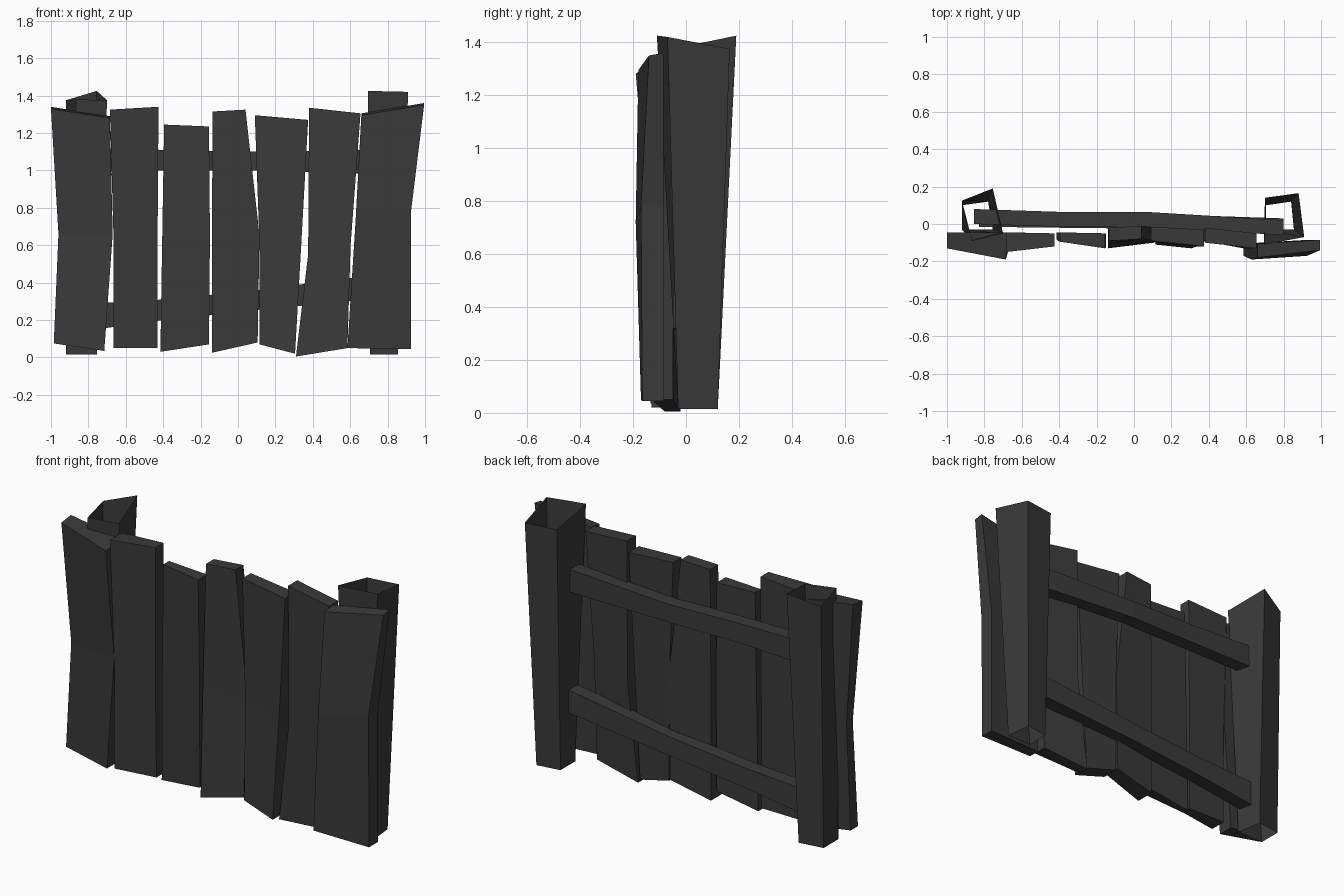
import bpy
from mathutils import Vector

default_cube = bpy.data.objects.get("Cube")
if default_cube:
    bpy.data.objects.remove(default_cube, do_unlink=True)

# One dark charcoal wood colour
wood = bpy.data.materials.new("charcoal_wood")
wood.use_nodes = True
wood_colour = (0.042, 0.042, 0.042, 1)
wood.diffuse_color = wood_colour
wood.node_tree.nodes["Principled BSDF"].inputs["Base Color"].default_value = wood_colour


def loft(name, rings, capped=True):
    """Skin a row of four-cornered rings, with optional end caps."""
    verts = [corner for ring in rings for corner in ring]
    faces = []
    for level in range(len(rings) - 1):
        base = level * 4
        for side in range(4):
            following = (side + 1) % 4
            faces.append((base + side, base + following,
                          base + following + 4, base + side + 4))
    if capped:
        last = len(verts) - 4
        faces.append((3, 2, 1, 0))
        faces.append(tuple(last + side for side in range(4)))
    mesh = bpy.data.meshes.new(name)
    mesh.from_pydata(verts, [], faces)
    mesh.materials.append(wood)
    mesh.update()
    part = bpy.data.objects.new(name, mesh)
    bpy.context.collection.objects.link(part)
    return part


def plank(name, bottom, middle, top, back, crown=0.0):
    """Levels hold the front edge's left and right points; back holds their rear y."""
    rings = []
    for level in (bottom, middle, top):
        left, right = (Vector(point) for point in level)
        lift = crown if level is top else 0
        rings.append([left, right,
                      Vector((right.x, back[1], right.z + lift)),
                      Vector((left.x, back[0], left.z + lift))])
    return loft(name, rings)


def rail(name, stations, depth=0.08):
    """Each station is x, back y, low z, high z."""
    rings = []
    for x, back, low, high in stations:
        front = back - depth
        rings.append([(x, front, low), (x, back, low),
                      (x, back, high), (x, front, high)])
    return loft(name, rings)


# Front boards, from the model's right to its left
plank("board_far_right",
      bottom=((-0.985, -0.11, 0.075), (-0.715, -0.135, 0.035)),
      middle=((-0.96, -0.1, 0.66), (-0.67, -0.135, 0.66)),
      top=((-1, -0.13, 1.33), (-0.685, -0.19, 1.28)),
      back=(-0.045, -0.045), crown=0.01)
plank("board_right",
      bottom=((-0.665, -0.14, 0.05), (-0.43, -0.105, 0.05)),
      middle=((-0.665, -0.14, 0.62), (-0.43, -0.115, 0.62)),
      top=((-0.685, -0.15, 1.325), (-0.425, -0.12, 1.34)),
      back=(-0.045, -0.05))
plank("board_inner_right",
      bottom=((-0.415, -0.08, 0.03), (-0.155, -0.115, 0.07)),
      middle=((-0.405, -0.09, 0.65), (-0.15, -0.125, 0.65)),
      top=((-0.395, -0.095, 1.245), (-0.155, -0.13, 1.235)),
      back=(-0.045, -0.05))
plank("board_centre",
      bottom=((-0.14, -0.13, 0.025), (0.105, -0.1, 0.08)),
      middle=((-0.14, -0.11, 0.65), (0.115, -0.085, 0.65)),
      top=((-0.135, -0.09, 1.315), (0.04, -0.08, 1.325)),
      back=(-0.02, -0.01))
plank("board_inner_left",
      bottom=((0.115, -0.11, 0.07), (0.305, -0.13, 0.02)),
      middle=((0.115, -0.1, 0.6), (0.338, -0.12, 0.6)),
      top=((0.09, -0.09, 1.295), (0.375, -0.12, 1.27)),
      back=(-0.015, -0.03))
plank("board_left",
      bottom=((0.31, -0.08, 0.005), (0.585, -0.13, 0.05)),
      middle=((0.375, -0.09, 0.55), (0.602, -0.13, 0.6)),
      top=((0.38, -0.1, 1.335), (0.655, -0.13, 1.305)),
      back=(-0.02, -0.05))
plank("board_far_left",
      bottom=((0.585, -0.17, 0.05), (0.925, -0.165, 0.045)),
      middle=((0.628, -0.19, 0.72), (0.925, -0.17, 0.78)),
      top=((0.66, -0.18, 1.295), (0.995, -0.14, 1.35)),
      back=(-0.105, -0.085), crown=0.01)

# Cross rails behind the boards
rail("upper_rail", [(-0.855, 0.08, 0.99, 1.12), (-0.4, 0.065, 1, 1.11),
                    (0.06, 0.065, 1, 1.1), (0.8, 0.02, 0.98, 1.11)])
rail("lower_rail", [(-0.83, 0.065, 0.14, 0.285), (-0.4, 0.06, 0.2, 0.31),
                    (0.06, 0.055, 0.25, 0.355), (0.8, 0.03, 0.32, 0.45)])

# Hollow, open-ended posts that widen upwards
loft("right_post", [
    [(-0.92, -0.03, 0.015), (-0.755, -0.03, 0.015),
     (-0.78, 0.12, 0.015), (-0.92, 0.1, 0.015)],
    [(-0.865, -0.09, 1.38), (-0.7, -0.05, 1.375),
     (-0.755, 0.19, 1.425), (-0.92, 0.125, 1.375)]], capped=False)
loft("left_post", [
    [(0.705, -0.03, 0.015), (0.855, -0.03, 0.015),
     (0.84, 0.12, 0.015), (0.705, 0.1, 0.015)],
    [(0.695, -0.11, 1.425), (0.91, -0.07, 1.42),
     (0.88, 0.165, 1.375), (0.7, 0.14, 1.375)]], capped=False)
